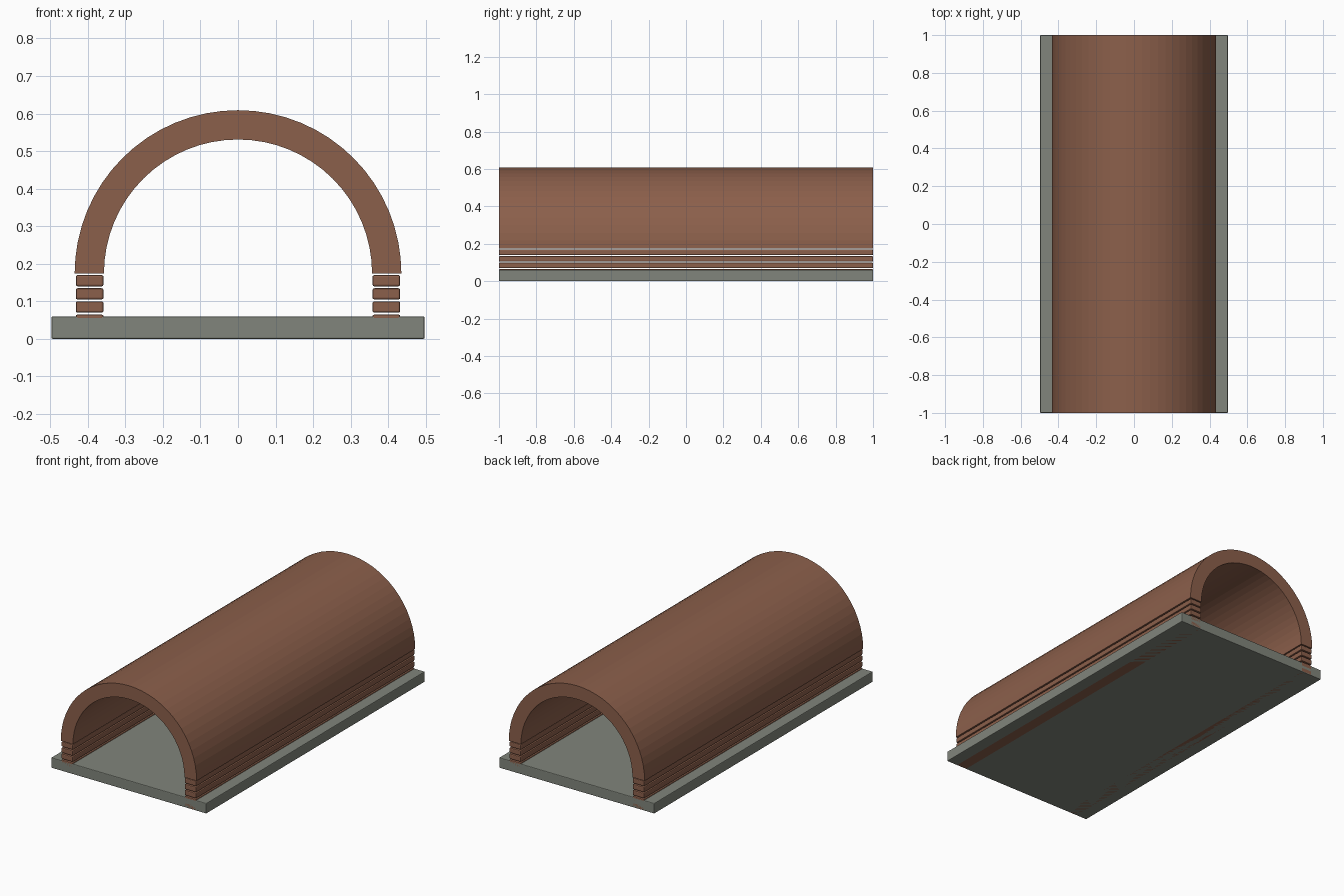
import bpy, bmesh, math

if "Cube" in bpy.data.objects:
    bpy.data.objects.remove(bpy.data.objects["Cube"])

def material(name, color):
    m = bpy.data.materials.new(name)
    m.diffuse_color = color
    m.use_nodes = True
    m.node_tree.nodes["Principled BSDF"].inputs["Base Color"].default_value = m.diffuse_color
    return m

brick = material("brick", (0.26, 0.115, 0.07, 1))
stone = material("stone", (0.22, 0.235, 0.2, 1))

def finish(bm, name, mat):
    bmesh.ops.recalc_face_normals(bm, faces=bm.faces)
    me = bpy.data.meshes.new(name)
    bm.to_mesh(me)
    bm.free()
    me.materials.append(mat)
    ob = bpy.data.objects.new(name, me)
    bpy.context.collection.objects.link(ob)
    return ob

def box(name, x0, x1, z0, z1, mat, bevel):
    bm = bmesh.new()
    bmesh.ops.create_cube(bm, size=1)
    for v in bm.verts:
        v.co.x = (x0 + x1) / 2 + v.co.x * (x1 - x0)
        v.co.y *= 2
        v.co.z = (z0 + z1) / 2 + v.co.z * (z1 - z0)
    ob = finish(bm, name, mat)
    mod = ob.modifiers.new("Bevel", 'BEVEL')
    mod.width = bevel
    mod.segments = 2
    return ob

# floor slab
box("floor_slab", -0.497, 0.497, 0, 0.06, stone, 0.004)

# stacked brick courses under each side of the vault, sunk into the slab
for side, label in ((-1, "left"), (1, "right")):
    for i in range(5):
        xs = sorted((side * 0.358, side * 0.432))
        box(f"{label}_wall_course_{i + 1}", xs[0], xs[1],
            0.035 * i, 0.035 * i + 0.03, brick, 0.005)

# barrel vault: half-ring profile extruded along y
SEG, R_OUT, R_IN, SPRING = 32, 0.435, 0.357, 0.174
bm = bmesh.new()
rows = []
for i in range(SEG + 1):
    a = math.pi * i / SEG
    c, s = math.cos(a), math.sin(a)
    rows.append([bm.verts.new((r * c, y, SPRING + r * s))
                 for r, y in ((R_OUT, -1), (R_OUT, 1), (R_IN, 1), (R_IN, -1))])
for a, b in zip(rows, rows[1:]):
    for k in range(4):
        n = (k + 1) % 4
        bm.faces.new((a[k], a[n], b[n], b[k]))
bm.faces.new(rows[0])
bm.faces.new(rows[-1])
finish(bm, "barrel_vault", brick)
